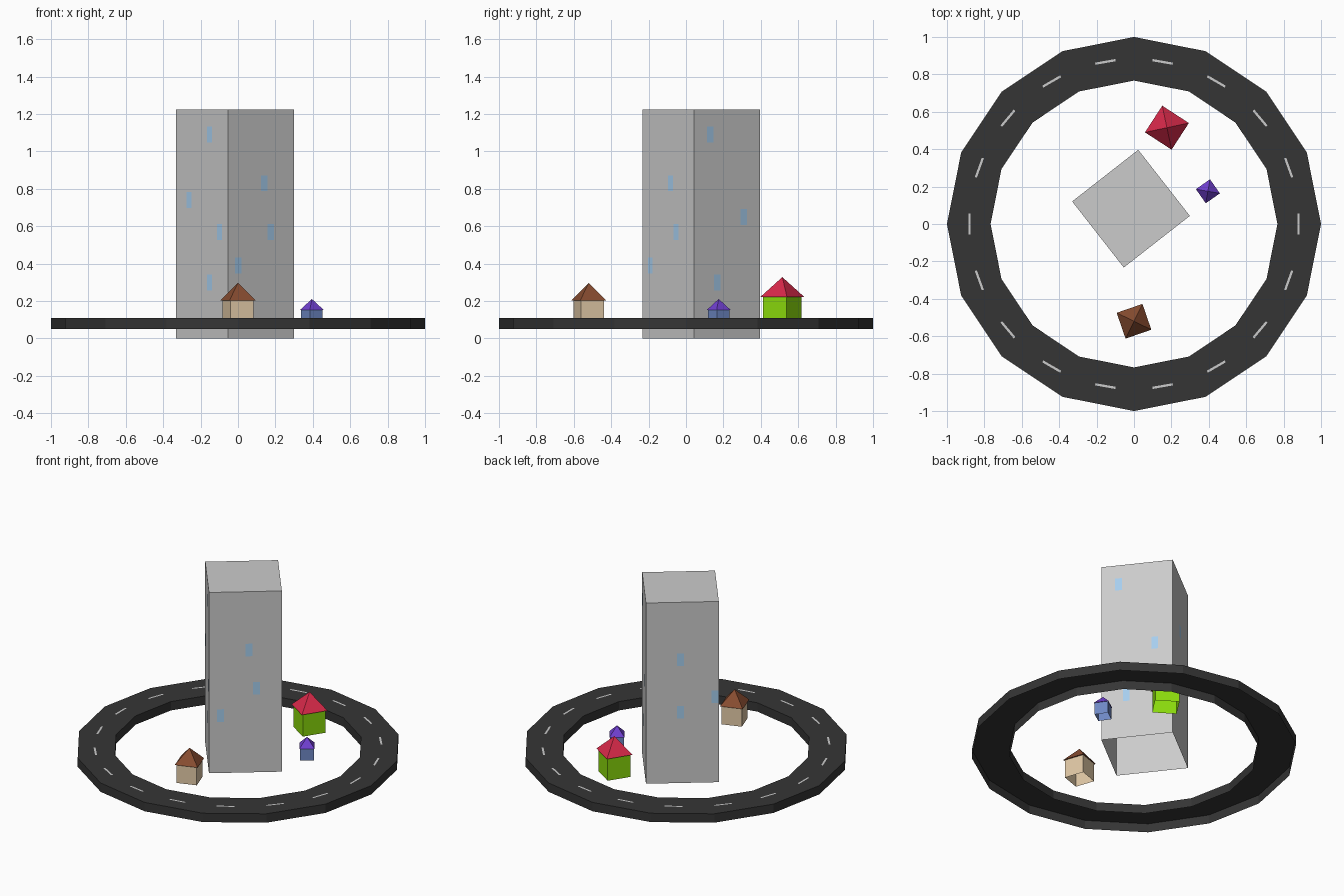
import bpy, bmesh
from math import sin, cos, pi, radians
from mathutils import Vector

if "Cube" in bpy.data.objects:
    bpy.data.objects.remove(bpy.data.objects["Cube"])


def material(name, rgb):
    m = bpy.data.materials.new(name)
    m.diffuse_color = [(c / 255) ** 2.2 for c in rgb] + [1]
    m.use_nodes = True
    m.node_tree.nodes["Principled BSDF"].inputs["Base Color"].default_value = m.diffuse_color
    return m


def add_object(name, bm, mat):
    me = bpy.data.meshes.new(name)
    bm.to_mesh(me)
    bm.free()
    me.materials.append(mat)
    ob = bpy.data.objects.new(name, me)
    bpy.context.collection.objects.link(ob)
    return ob


def loft(name, center, levels, angle, mat, sides=4, cap=False):
    """Faceted shell through (corner radius, height) levels, open below."""
    bm = bmesh.new()
    turns = [radians(angle) + 2 * pi * i / sides for i in range(sides)]
    rings = [[bm.verts.new((center[0] + r * cos(t), center[1] + r * sin(t), z)) for t in turns]
             for r, z in levels]
    for a, b in zip(rings, rings[1:]):
        for i in range(sides):
            j = (i + 1) % sides
            bm.faces.new((a[i], a[j], b[j], b[i]))
    if cap:
        bm.faces.new(rings[-1])
    bmesh.ops.remove_doubles(bm, verts=bm.verts, dist=1e-5)
    return add_object(name, bm, mat)


def add_panel(bm, center, along, up):
    """Flat rectangle spanned by two edge vectors."""
    c, a, u = Vector(center), Vector(along) / 2, Vector(up) / 2
    bm.faces.new([bm.verts.new(p) for p in (c - a - u, c + a - u, c + a + u, c - a + u)])


# Ring road: top surface with outer and inner walls, open below
loft("ring_road", (0, 0), [(1, 0.05), (1, 0.11), (0.767, 0.11), (0.767, 0.05)], 0,
     material("asphalt", (56, 56, 56)), sides=16)

# Lane dashes
bm = bmesh.new()
for i in range(18):
    t = radians(20 * i)
    out = Vector((cos(t), sin(t), 0))
    side = Vector((-sin(t), cos(t), 0))
    add_panel(bm, 0.88 * out + Vector((0, 0, 0.111)), 0.012 * out, 0.11 * side)
add_object("lane_dashes", bm, material("road_paint", (200, 200, 200)))

# Tower
center, radius, turn = Vector((-0.016, 0.082)), 0.317, -7
loft("tower", center, [(radius, 0), (radius, 1.225)], turn,
     material("concrete", (196, 196, 196)), cap=True)

# Tower windows: (position along the wall, height) for each wall
walls = [
    [(0.24, 1.09), (0.75, 0.65), (0.35, 0.30)],
    [(0.475, 0.835), (0.475, 0.48), (0.95, 0.58)],
    [(0.65, 1.09), (0.25, 0.74), (0.84, 0.57), (0.65, 0.30)],
    [(0.55, 0.83), (0.65, 0.57), (0.155, 0.39)],
]
corners = [center + radius * Vector((cos(radians(turn + 90 * i)), sin(radians(turn + 90 * i))))
           for i in range(4)]
bm = bmesh.new()
for i, wall in enumerate(walls):
    a, b = corners[i], corners[(i + 1) % 4]
    d = (b - a).to_3d()
    out = Vector((d.y, -d.x, 0)).normalized()
    for u, z in wall:
        p = a.to_3d() + d * u + out * 0.0015 + Vector((0, 0, z))
        add_panel(bm, p, d.normalized() * 0.043, (0, 0, 0.085))
add_object("tower_windows", bm, material("glass", (165, 205, 238)))

# Houses: center, wall radius, roof radius, floor, eave, apex, turn, colours
houses = [
    ("brown", (0.0, -0.52), 0.092, 0.103, 0.08, 0.204, 0.297, 64, (225, 200, 165), (135, 78, 52)),
    ("red", (0.176, 0.515), 0.106, 0.12, 0.07, 0.222, 0.328, 12, (140, 220, 20), (215, 45, 75)),
    ("purple", (0.395, 0.175), 0.059, 0.065, 0.07, 0.152, 0.211, -10, (110, 135, 195), (112, 66, 208)),
]
for name, c, rw, rr, floor, eave, apex, ang, wall_rgb, roof_rgb in houses:
    loft(name + "_house_walls", c, [(rw, floor), (rw, eave)], ang,
         material(name + "_walls", wall_rgb))
    loft(name + "_house_roof", c, [(rw, eave), (rr, eave), (0, apex)], ang,
         material(name + "_roof", roof_rgb))
